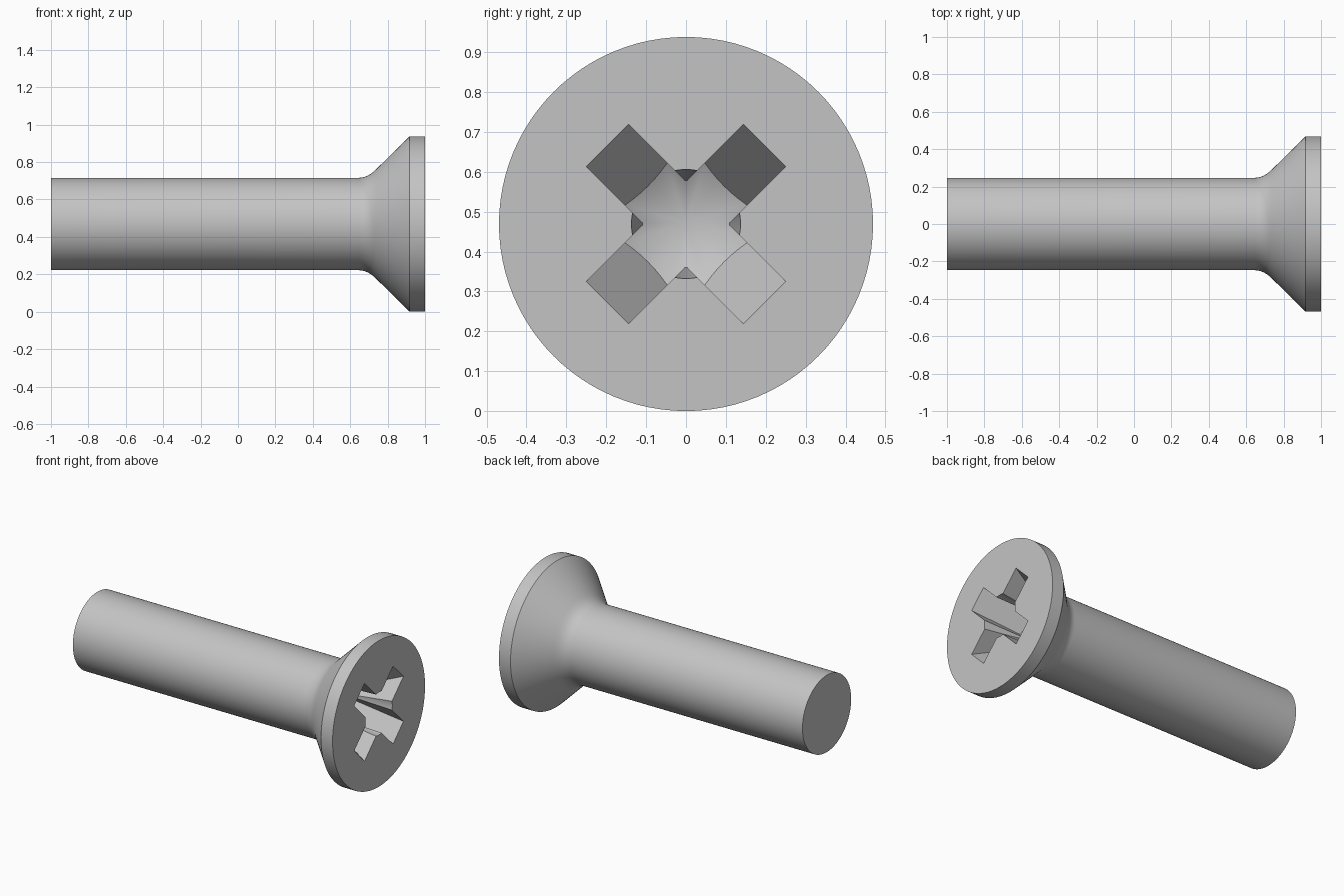
import bpy, bmesh, math
from mathutils import Matrix, Vector

if "Cube" in bpy.data.objects:
    bpy.data.objects.remove(bpy.data.objects["Cube"])

AXIS_Z = 0.469       # height of the screw's axis
HEAD_R = 0.469
SHANK_R = 0.247
SEGMENTS = 96

steel = bpy.data.materials.new("grey steel")
steel.use_nodes = True
GREY = (0.55, 0.55, 0.55, 1)
steel.diffuse_color = GREY
steel.node_tree.nodes["Principled BSDF"].inputs["Base Color"].default_value = GREY


def make_object(name, bm):
    bmesh.ops.recalc_face_normals(bm, faces=bm.faces)
    mesh = bpy.data.meshes.new(name)
    bm.to_mesh(mesh)
    bm.free()
    mesh.materials.append(steel)
    obj = bpy.data.objects.new(name, mesh)
    bpy.context.collection.objects.link(obj)
    return obj


def lathe(name, profile):
    """Revolve (x, radius) points around the screw axis."""
    bm = bmesh.new()
    verts = [bm.verts.new((x, 0, r)) for x, r in profile]
    edges = [bm.edges.new(pair) for pair in zip(verts, verts[1:])]
    bmesh.ops.spin(bm, geom=verts + edges, cent=(0, 0, 0), axis=(1, 0, 0),
                   angle=math.tau, steps=SEGMENTS)
    bmesh.ops.remove_doubles(bm, verts=bm.verts, dist=1e-5)
    bmesh.ops.translate(bm, verts=bm.verts, vec=(0, 0, AXIS_Z))
    return make_object(name, bm)


def slot(name, angle):
    """Tapered bar across the head, one leg pair of the cross recess."""
    bm = bmesh.new()
    outline = [(1.1, 0.329), (0.6, 0.079), (0.6, -0.079), (1.1, -0.329)]
    face = bm.faces.new([bm.verts.new((x, -0.0745, z)) for x, z in outline])
    ext = bmesh.ops.extrude_face_region(bm, geom=[face])
    moved = [v for v in ext["geom"] if isinstance(v, bmesh.types.BMVert)]
    bmesh.ops.translate(bm, verts=moved, vec=(0, 0.149, 0))
    bm.transform(Matrix.Translation((0, 0, AXIS_Z)) @ Matrix.Rotation(angle, 4, "X"))
    return make_object(name, bm)


def boolean(obj, other, operation):
    mod = obj.modifiers.new(operation.lower(), "BOOLEAN")
    mod.operation = operation
    mod.solver = "EXACT"
    mod.object = other


def bake(obj):
    graph = bpy.context.evaluated_depsgraph_get()
    mesh = bpy.data.meshes.new_from_object(obj.evaluated_get(graph))
    obj.modifiers.clear()
    obj.data = mesh


# Shank, rounded fillet, countersunk cone and rim
p0, p1, p2 = Vector((0.645, SHANK_R)), Vector((0.695, SHANK_R)), Vector((0.74, 0.294))
fillet = [tuple(p0.lerp(p1, t / 6).lerp(p1.lerp(p2, t / 6), t / 6)) for t in range(7)]
screw = lathe("screw_body", [(-1, 0), (-1, SHANK_R), *fillet,
                             (0.918, HEAD_R), (1, HEAD_R), (1, 0)])

# Cross recess: two slots and a tapered core, with a conical bottom
recess = slot("cross_recess", math.radians(45))
second = slot("second_slot", math.radians(-45))
core = lathe("recess_core", [(1.1, 0), (1.1, 0.146), (0.6, 0.1), (0.6, 0)])
bottom = lathe("recess_bottom", [(1.2, 0), (1.2, 0.5), (0.905, 0.5), (0.64, 0)])
boolean(recess, second, "UNION")
boolean(recess, core, "UNION")
boolean(recess, bottom, "INTERSECT")
bake(recess)
boolean(screw, recess, "DIFFERENCE")
bake(screw)
for helper in (recess, second, core, bottom):
    bpy.data.objects.remove(helper)

# Smooth round surfaces, crisp rims
bpy.ops.object.select_all(action="DESELECT")
screw.select_set(True)
bpy.context.view_layer.objects.active = screw
bpy.ops.object.shade_smooth_by_angle(angle=math.radians(25))
